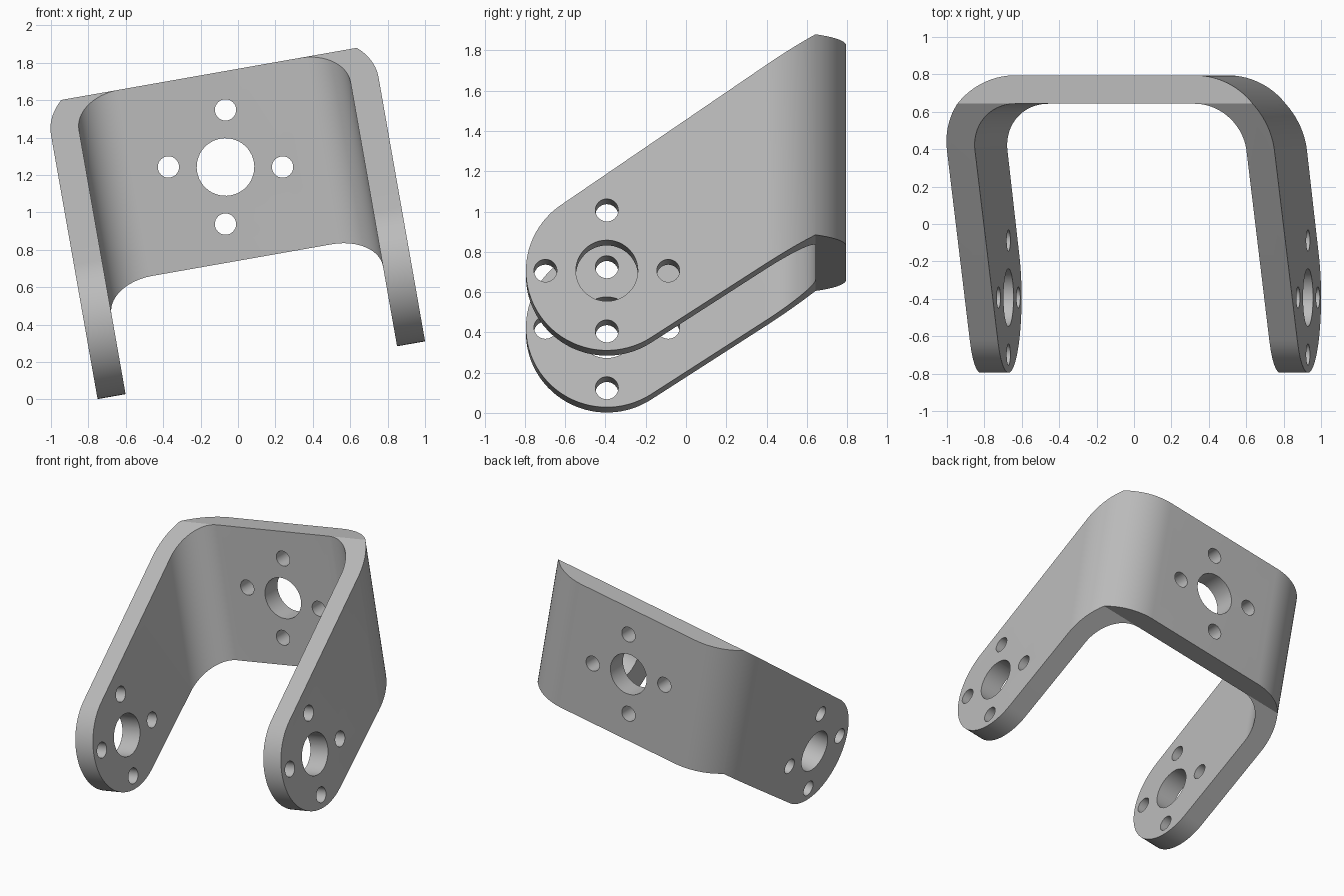
import bpy, bmesh
from math import sin, cos, pi, radians, atan2, asin, hypot
from mathutils import Matrix, Vector

if "Cube" in bpy.data.objects:
    bpy.data.objects.remove(bpy.data.objects["Cube"])

TILT = radians(10)
MID, HALF, THICK, BEND = 0.15, 0.889, 0.152, 0.402    # width of the U, sheet, outer bend radius
BACK, PIVOT_Y, PIVOT_Z, END_R = 0.795, -0.393, 0.534, 0.402
LOW, HIGH = 0.73, 1.741                               # back plate edges
BIG, SMALL, PITCH = 0.154, 0.057, 0.305               # hole pattern


def arc(cx, cy, r, a, b, n):
    return [(cx + r * cos(a + (b - a) * i / n), cy + r * sin(a + (b - a) * i / n))
            for i in range(n + 1)]


def prism(name, points, place, depth):
    """Extrude a flat outline; place maps an outline point to 3D."""
    bm = bmesh.new()
    face = bm.faces.new([bm.verts.new(place(*p)) for p in points])
    side = bmesh.ops.extrude_face_region(bm, geom=[face])
    bmesh.ops.translate(bm, vec=depth,
                        verts=[v for v in side["geom"] if isinstance(v, bmesh.types.BMVert)])
    bmesh.ops.recalc_face_normals(bm, faces=bm.faces)
    return to_object(name, bm)


def to_object(name, bm):
    mesh = bpy.data.meshes.new(name)
    bm.to_mesh(mesh)
    bm.free()
    obj = bpy.data.objects.new(name, mesh)
    bpy.context.collection.objects.link(obj)
    return obj


def cut(target, tool, operation):
    tool.hide_render = True
    mod = target.modifiers.new(operation.title(), 'BOOLEAN')
    mod.operation, mod.object, mod.solver = operation, tool, 'EXACT'
    bpy.context.view_layer.objects.active = target
    bpy.ops.object.modifier_apply(modifier=mod.name)
    bpy.data.objects.remove(tool)


# Bent sheet: U-shaped outline seen from above
def bends(half, radius):
    cx, cy = HALF - BEND, BACK - BEND
    right = arc(cx, cy, radius, 0, pi / 2, 24)
    half_u = [(half, -1)] + right
    return [(MID + x, y) for x, y in half_u] + [(MID - x, y) for x, y in reversed(half_u)]


outline = bends(HALF, BEND) + bends(HALF - THICK, BEND - THICK)[::-1]
bracket = prism("bracket", outline, lambda x, y: (x, y, -0.5), Vector((0, 0, 3)))

# Side outline: round leg end with tangent edges running to the back plate
inner = BACK - THICK


def tangent(z, sign):
    dy, dz = inner - PIVOT_Y, z - PIVOT_Z
    slope = atan2(dz, dy) - sign * asin(END_R / hypot(dy, dz))
    return slope + sign * pi / 2


side = arc(PIVOT_Y, PIVOT_Z, END_R, tangent(HIGH, 1), tangent(LOW, -1) + 2 * pi, 40)
side += [(inner, LOW), (1, LOW), (1, HIGH), (inner, HIGH)]
cut(bracket, prism("side_cutter", side, lambda y, z: (-2, y, z), Vector((4, 0, 0))), 'INTERSECT')

# Hole patterns: one large hole ringed by four small ones
bm = bmesh.new()


def hole_pattern(centre, turn, depth, start):
    spots = [(0, 0, BIG, 48)]
    spots += [(PITCH * cos(start + k * pi / 2), PITCH * sin(start + k * pi / 2), SMALL, 32)
              for k in range(4)]
    for a, b, r, n in spots:
        bmesh.ops.create_cone(bm, cap_ends=True, segments=n, radius1=r, radius2=r, depth=depth,
                              matrix=Matrix.Translation(centre) @ turn @ Matrix.Translation((a, b, 0)))


hole_pattern((MID, PIVOT_Y, PIVOT_Z), Matrix.Rotation(pi / 2, 4, 'Y'), 3, 0)
hole_pattern((MID, BACK, (LOW + HIGH) / 2), Matrix.Rotation(pi / 2, 4, 'X'), 0.6, -TILT)
cut(bracket, to_object("hole_cutter", bm), 'DIFFERENCE')

# Lean the finished bracket sideways
bracket.data.transform(Matrix.Rotation(-TILT, 4, 'Y'))

# Material and shading
grey = bpy.data.materials.new("plain grey")
grey.use_nodes = True
colour = (0.5, 0.5, 0.5, 1)
grey.diffuse_color = colour
grey.node_tree.nodes["Principled BSDF"].inputs["Base Color"].default_value = colour
bracket.data.materials.clear()
bracket.data.materials.append(grey)
for poly in bracket.data.polygons:
    poly.material_index = 0
bpy.ops.object.select_all(action='DESELECT')
bracket.select_set(True)
bpy.context.view_layer.objects.active = bracket
bpy.ops.object.shade_smooth_by_angle(angle=radians(30))
